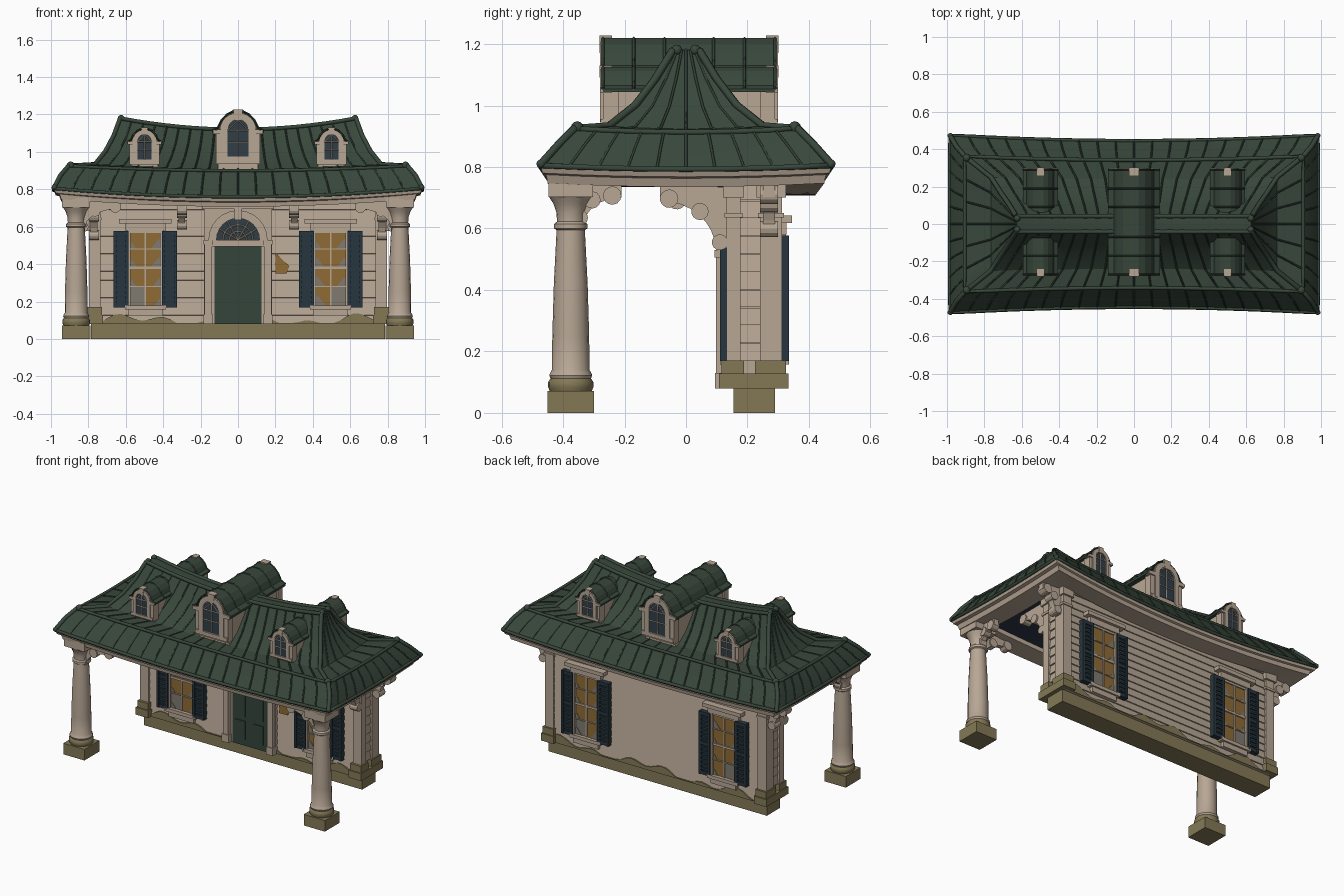
import bpy, bmesh, math, random

if "Cube" in bpy.data.objects:
    bpy.data.objects.remove(bpy.data.objects["Cube"])
random.seed(4)

def mat(name, r, g, b):
    m = bpy.data.materials.new(name)
    lin = [((c / 255 + 0.055) / 1.055) ** 2.4 for c in (r, g, b)]
    m.diffuse_color = (*lin, 1)
    m.use_nodes = True
    m.node_tree.nodes["Principled BSDF"].inputs["Base Color"].default_value = m.diffuse_color
    return m

TAN = mat("cream_paint", 184, 167, 149)
MOSS = mat("moss_stone", 132, 121, 86)
ROOF = mat("roof_green", 56, 71, 59)
SEAM = mat("seam_green", 48, 62, 52)
DOOR = mat("door_green", 51, 69, 59)
SHUT = mat("shutter_blue", 39, 54, 62)
GLASS = mat("dark_glass", 48, 62, 70)
AMBER = mat("amber_board", 144, 107, 54)
GREY = mat("grey_pane", 128, 122, 112)
CEIL = mat("ceiling_blue", 46, 58, 74)

def finish(name, bm, mats, smooth=None):
    bmesh.ops.remove_doubles(bm, verts=bm.verts, dist=1e-5)
    bmesh.ops.recalc_face_normals(bm, faces=bm.faces)
    me = bpy.data.meshes.new(name)
    bm.to_mesh(me)
    bm.free()
    for m in mats:
        me.materials.append(m)
    if smooth:
        me.shade_smooth()
        me.set_sharp_from_angle(angle=math.radians(smooth))
    ob = bpy.data.objects.new(name, me)
    bpy.context.collection.objects.link(ob)

def prism(name, pts, a, b, m, axis="y"):
    """Extrude a 2D outline along y (points x,z) or x (points y,z)."""
    bm = bmesh.new()
    f = lambda p, t: (p[0], t, p[1]) if axis == "y" else (t, p[0], p[1])
    lo, hi = ([bm.verts.new(f(p, t)) for p in pts] for t in (a, b))
    bm.faces.new(lo)
    bm.faces.new(hi[::-1])
    for i in range(len(pts)):
        j = (i + 1) % len(pts)
        bm.faces.new((lo[i], lo[j], hi[j], hi[i]))
    finish(name, bm, [m])

def box(name, x0, x1, y0, y1, z0, z1, m):
    prism(name, [(x0, z0), (x1, z0), (x1, z1), (x0, z1)], y0, y1, m)

def arc(cx, cz, r, n=12, a0=0, a1=180):
    return [(cx + r * math.cos(math.radians(a0 + (a1 - a0) * i / n)),
             cz + r * math.sin(math.radians(a0 + (a1 - a0) * i / n))) for i in range(n + 1)]

def arch(cx, hw, z0, zs):
    return [(cx - hw, z0), (cx + hw, z0)] + arc(cx, zs, hw)

def arch_band(cx, out, inn, z0, zs):
    return [(cx + inn, z0), (cx + out, z0)] + arc(cx, zs, out) + [(cx - out, z0), (cx - inn, z0)] + arc(cx, zs, inn)[::-1]

def lathe(name, prof, x, y, n, mats, split):
    bm = bmesh.new()
    rows = [[bm.verts.new((x + r * math.cos(2 * math.pi * i / n), y + r * math.sin(2 * math.pi * i / n), z))
             for i in range(n)] for r, z in prof]
    for k, (a, b) in enumerate(zip(rows, rows[1:])):
        for i in range(n):
            j = (i + 1) % n
            bm.faces.new((a[i], a[j], b[j], b[i])).material_index = int(prof[k][1] >= split)
    finish(name, bm, mats, 40)

def tubes(name, paths, r, m, closed=False, res=0):
    cu = bpy.data.curves.new(name, "CURVE")
    cu.dimensions, cu.bevel_depth, cu.bevel_resolution = "3D", r, res
    cu.use_fill_caps = True
    for p in paths:
        s = cu.splines.new("POLY")
        s.points.add(len(p) - 1)
        for q, v in zip(s.points, p):
            q.co = (*v, 1)
        s.use_cyclic_u = closed
    cu.materials.append(m)
    bpy.context.collection.objects.link(bpy.data.objects.new(name, cu))

# ---- roof and cornice: rectangles (half x, half y, z, sag, bow) bridged into shells
def rp(r, side, t):
    X, Y, Z, sag, bow = r
    k = 1 - t * t
    s = -1 if side in (0, 3) else 1
    if side % 2 == 0:
        return (-s * X * t, s * (Y - bow * k), Z - sag * k)
    return (s * X, s * Y * t, Z - 0.012 * k * min(1, Y * 3))

def ring(r):
    return [rp(r, s, -1 + 2 * i / n) for s, n in ((0, 20), (1, 8), (2, 20), (3, 8)) for i in range(n)]

def shell(name, rings, mats, idx):
    bm = bmesh.new()
    rows = [[bm.verts.new(p) for p in ring(r)] for r in rings]
    for k, (a, b) in enumerate(zip(rows, rows[1:])):
        for i in range(len(a)):
            j = (i + 1) % len(a)
            bm.faces.new((a[i], a[j], b[j], b[i])).material_index = idx[k]
    finish(name, bm, mats, 25)

rings = [(0.985, 0.475, 0.805, 0.045, 0.03), (0.95, 0.415, 0.872, 0.04, 0.025), (0.905, 0.362, 0.925, 0.025, 0.02),
         (0.765, 0.25, 0.933, 0.025, 0.01), (0.71, 0.165, 1.0, 0.035, 0.005), (0.665, 0.1, 1.085, 0.05, 0),
         (0.63, 0.042, 1.18, 0.06, 0)]
shell("roof", rings + [(0.625, 0, 1.185, 0.06, 0)], [ROOF], [0] * 7)
shell("cornice", [(0.985, 0.475, 0.808, 0.045, 0.03), (0.975, 0.467, 0.78, 0.045, 0.03), (0.955, 0.455, 0.775, 0.045, 0.03),
                  (0.945, 0.45, 0.747, 0.04, 0.03), (0.81, 0.32, 0.747, 0.04, 0.02), (0.81, 0.32, 0.775, 0.04, 0.02),
                  (0.81, 0, 0.775, 0.04, 0)], [TAN, CEIL], [0, 0, 0, 0, 0, 1])
up = lambda p: (p[0], p[1], p[2] + 0.001)
tubes("roof_seams", [[up(rp(r, s, i / n)) for r in part] for s, n, part in
                     ((0, 10, rings), (2, 10, rings), (1, 5, rings[:3]), (3, 5, rings[:3]), (1, 3, rings[2:]), (3, 3, rings[2:]))
                     for i in range(-n + 1, n)], 0.005, SEAM)
tubes("hip_rolls", [[up(rp(r, s, 1)) for r in rings] for s in range(4)], 0.013, ROOF, res=1)
tubes("eave_and_break_rolls", [ring(rings[0]), ring(rings[2])], 0.01, ROOF, True, 1)
tubes("ridge_rolls", [[rp(rings[-1], s, -1 + i / 8) for i in range(17)] for s in (0, 2)], 0.012, ROOF, res=1)
for sx in (-1, 1):
    for sy in (-1, 1):
        for x, y, z, r in ((0.895, 0.354, 0.928, 0.021), (0.982, 0.472, 0.81, 0.015), (0.625, 0.03, 1.18, 0.018)):
            bm = bmesh.new()
            bmesh.ops.create_icosphere(bm, subdivisions=2, radius=r)
            bmesh.ops.translate(bm, verts=bm.verts, vec=(sx * x, sy * y, z))
            finish("roof_knob", bm, [ROOF], 60)

# ---- dormers running through the roof, window at both ends
def dormer(cx, s, z0):
    P = lambda pts: [(cx + x * s, z0 + z * s) for x, z in pts]
    half = [(0.138, 0.165), (0.138, 0.18), (0.108, 0.195), (0.09, 0.232), (0.06, 0.265), (0.025, 0.284)]
    prism("dormer_body", P([(-0.108, -0.12), (0.108, -0.12), (0.108, 0.19), (-0.108, 0.19)]), -0.24, 0.26, TAN)
    prism("dormer_roof", P(half + [(-x, z) for x, z in half[::-1]]), -0.27, 0.29, ROOF)
    tubes("dormer_seams", [[(x, y, z) for x, z in P([(-a, b) for a, b in half[1:]] + half[:0:-1])]
                           for y in (-0.27, -0.17, -0.07, 0.09, 0.19, 0.29)], 0.005, SEAM)
    for yf, d in ((-0.24, -1), (0.26, 1)):
        A = lambda out, *zs: (cx, out * s, *[z0 + z * s for z in zs])
        prism("dormer_face", arch(*A(0.095, 0.0, 0.18)), yf, yf + d * 0.031, TAN)
        prism("dormer_glass", arch(*A(0.055, 0.04, 0.185)), yf, yf + d * 0.034, GLASS)
        prism("dormer_casing", arch_band(cx, 0.09 * s, 0.058 * s, z0 + 0.02 * s, z0 + 0.185 * s), yf, yf + d * 0.039, TAN)
        prism("dormer_sill", P([(-0.115, 0.01), (0.115, 0.01), (0.115, 0.035), (-0.115, 0.035)]), yf, yf + d * 0.038, TAN)
        prism("dormer_keystone", P([(-0.018, 0.235), (0.018, 0.235), (0.026, 0.292), (-0.026, 0.292)]), yf, yf + d * 0.041, TAN)
        for q in (-1, 1):
            prism("dormer_pilaster", P([(q * 0.09, 0), (q * 0.118, 0), (q * 0.118, 0.165), (q * 0.09, 0.165)]), yf - d * 0.02, yf + d * 0.03, TAN)
            prism("dormer_ear", P([(q * 0.08, 0.16), (q * 0.132, 0.16), (q * 0.135, 0.18), (q * 0.08, 0.188)]), yf, yf + d * 0.039, TAN)
        bars = [[(0, 0.04), (0, 0.24)], [(-0.055, 0.115), (0.055, 0.115)], [(-0.055, 0.18), (0.055, 0.18)],
                [(-0.055, 0.18), (0.0, 0.235), (0.055, 0.18)]]
        tubes("dormer_muntins", [[(x, yf + d * 0.034, z) for x, z in P(b)] for b in bars], 0.003, TAN)

dormer(0, 1.0, 0.935)
for sx in (-1, 1):
    dormer(sx * 0.5, 0.68, 0.932)

# ---- wall: foundation and clapboards as one sawtooth section
FY, BY = 0.14, 0.305
box("foundation", -0.785, 0.785, 0.155, 0.29, 0, 0.085, MOSS)
N, H = 15, 0.047
front = [(FY + d, 0.08 + (i + e) * H) for i in range(N) for d, e in ((0, 0), (0.006, 0.97))]
prism("clapboard_wall", front + [(FY + BY - y, z) for y, z in front[::-1]], -0.775, 0.775, TAN, "x")
for sx in (-1, 1):
    for i in range(10):
        z = 0.17 + i * 0.058
        prism("end_clapboard", [(sx * 0.77, z), (sx * 0.788, z), (sx * 0.78, z + 0.056), (sx * 0.77, z + 0.056)], 0.17, 0.245, TAN)
for yw, d in ((FY, -1), (BY, 1)):
    # irregular moss along the foot of the wall
    top = [(0.73 - i * 0.0365, max(0.086, 0.1 + 0.02 * math.sin(i * 0.9 + d) + 0.02 * math.sin(i * 0.37 + 1))) for i in range(41)]
    prism("moss_patch", [(-0.73, 0.08), (0.73, 0.08)] + top, yw + 0.004 * -d, yw + d * 0.005, MOSS)
prism("bare_wood_patch", [(0.2, 0.35), (0.26, 0.35), (0.275, 0.39), (0.24, 0.42), (0.2, 0.46)], FY + 0.003, FY - 0.004, AMBER)

# ---- windows with shutters, front and back
def window(cx, yw, d):
    B = lambda n, x0, x1, dep, z0, z1, m: box(n, cx + x0, cx + x1, yw - d * 0.01, yw + d * dep, z0, z1, m)
    for i in range(2):
        for j in range(4):
            x, z = -0.08 + i * 0.08, 0.18 + j * 0.1
            B("window_pane", x, x + 0.08, 0.007, z, z + 0.1, GREY if j == 0 and i == int(cx > 0) else AMBER)
            # broken glass left in the lower corners
            e = 0.028 + 0.03 * random.random()
            q = -1 if i == 0 else 1
            prism("glass_shard", [(cx + q * 0.08, z), (cx + q * (0.08 - e), z), (cx + q * 0.07, z + e), (cx + q * 0.08, z + e)],
                  yw, yw + d * 0.009, GREY)
    for x in (-0.088, 0, 0.088):
        w = 0.009 if x else 0.004
        B("window_stile", x - w, x + w, 0.02 if x else 0.013, 0.17, 0.585, TAN)
    for z, w in ((0.28, 0.003), (0.38, 0.007), (0.48, 0.003), (0.575, 0.008)):
        B("window_rail", -0.085, 0.085, 0.014, z - w, z + w, TAN)
    B("window_sill", -0.11, 0.11, 0.03, 0.158, 0.18, TAN)
    B("window_apron", -0.09, 0.09, 0.02, 0.125, 0.158, TAN)
    B("window_head", -0.11, 0.11, 0.022, 0.58, 0.618, TAN)
    B("window_hood", -0.14, 0.14, 0.04, 0.618, 0.642, TAN)
    for q in (-1, 1):
        c = q * 0.13
        B("shutter", c - 0.038, c + 0.038, 0.02, 0.17, 0.575, SHUT)
        for e in (-1, 1):
            B("shutter_stile", c + e * 0.032 - 0.008, c + e * 0.032 + 0.008, 0.03, 0.168, 0.577, SHUT)
        for k in range(15):
            w = 0.011 if k in (0, 7, 14) else 0.006
            z = 0.18 + k * 0.0275
            B("shutter_slat", c - 0.026, c + 0.026, 0.027, z - w, z + w, SHUT)

for sx in (-1, 1):
    window(sx * 0.495, FY, -1)
    window(sx * 0.495, BY, 1)

# ---- front door with fanlight
D = lambda n, x0, x1, dep, z0, z1, m: box(n, x0, x1, FY + 0.01, FY - dep, z0, z1, m)
D("door_backing", -0.183, 0.183, 0.014, 0.08, 0.71, TAN)
D("door_leaf", -0.125, 0.125, 0.02, 0.08, 0.495, DOOR)
for sx in (-1, 1):
    for z0, z1 in ((0.12, 0.24), (0.27, 0.46)):
        D("door_panel", sx * 0.065 - 0.035, sx * 0.065 + 0.035, 0.026, z0, z1, DOOR)
    a, b = sorted((sx * 0.14, sx * 0.178))
    D("door_pilaster", a, b, 0.042, 0.08, 0.53, TAN)
    D("door_pilaster_base", a - 0.006, b + 0.006, 0.046, 0.08, 0.13, TAN)
    D("door_pilaster_cap", a - 0.006, b + 0.006, 0.048, 0.505, 0.53, TAN)
D("door_transom", -0.14, 0.14, 0.035, 0.495, 0.53, TAN)
prism("fanlight_glass", arc(0, 0.53, 0.12), FY, FY - 0.02, GLASS)
prism("fanlight_arch", arch_band(0, 0.158, 0.115, 0.525, 0.53), FY, FY - 0.04, TAN)
tubes("fanlight_bars", [[(0, FY - 0.02, 0.53), (0.118 * math.cos(a), FY - 0.02, 0.53 + 0.118 * math.sin(a))]
                        for a in [math.pi * i / 6 for i in range(1, 6)]]
      + [[(x, FY - 0.02, z) for x, z in arc(0, 0.53, r)] for r in (0.045, 0.08)], 0.004, TAN)
D("door_cornice", -0.192, 0.192, 0.045, 0.695, 0.722, TAN)
D("door_keystone", -0.018, 0.018, 0.05, 0.635, 0.7, TAN)

# ---- scroll brackets at (x, y): "y" outlines reach along +/-x, "x" outlines along +/-y
def bracket(x, y, axis, d, L, h, zt, th=0.03):
    base, mid = (x, y) if axis == "y" else (y, x)
    cove = [(base + d * (L - (L - 0.045) * math.sin(a)), zt - h + (h - 0.045) * math.cos(a))
            for a in [math.pi / 2 * i / 8 for i in range(9)]]
    pts = [(base, zt), (base + d * L, zt)] + cove + [(base + d * 0.03, zt - h), (base, zt - h)]
    prism("bracket", pts, mid - th / 2, mid + th / 2, TAN, axis)
    for u, w, r in ((L - 0.03, 0.038, 0.03), (0.03, h - 0.02, 0.026), (L * 0.42, h * 0.4, 0.028)):
        prism("bracket_scroll", arc(base + d * u, zt - w, r, 12, 0, 330), mid - th * 0.75, mid + th * 0.75, TAN, axis)

COL = [(0.068, 0.07), (0.074, 0.085), (0.074, 0.1), (0.066, 0.112), (0.07, 0.122), (0.066, 0.132), (0.061, 0.14), (0.06, 0.25),
       (0.055, 0.42), (0.046, 0.595), (0.054, 0.6), (0.054, 0.615), (0.045, 0.622), (0.046, 0.65), (0.056, 0.68), (0.072, 0.705)]
for sx in (-1, 1):
    # porch column
    cx, cy = sx * 0.865, -0.375
    box("column_plinth", cx - 0.076, cx + 0.076, cy - 0.076, cy + 0.076, 0, 0.072, MOSS)
    lathe("column", COL, cx, cy, 16, [MOSS, TAN], 0.11)
    box("column_abacus", cx - 0.075, cx + 0.075, cy - 0.072, cy + 0.072, 0.703, 0.755, TAN)
    bracket(cx, cy, "y", -sx, 0.24, 0.15, 0.742)
    bracket(cx, cy, "x", 1, 0.165, 0.13, 0.745)
    # wall brackets reaching forward, and outward at the ends
    bracket(sx * 0.77, FY, "x", -1, 0.225, 0.2, 0.735, 0.035)
    bracket(sx * 0.3, FY, "x", -1, 0.2, 0.14, 0.73, 0.035)
    bracket(sx * 0.795, 0.27, "y", sx, 0.135, 0.17, 0.748, 0.04)
    # corner pilasters
    a, b = sorted((sx * 0.735, sx * 0.797))
    box("pilaster_base", a - 0.014, b + 0.014, 0.107, 0.333, 0.08, 0.128, MOSS)
    for y0, y1 in ((0.131, 0.177), (0.24, 0.313)):
        box("pilaster_foot", a - 0.008, b + 0.008, y0 - 0.016, y1 + 0.012, 0.128, 0.17, MOSS)
        box("pilaster", a, b, y0, y1, 0.17, 0.76, TAN)
        box("pilaster_neck", a - 0.006, b + 0.006, y0 - 0.006, y1 + 0.006, 0.635, 0.65, TAN)
        box("pilaster_cap", a - 0.01, b + 0.01, y0 - 0.01, y1 + 0.012, 0.7, 0.755, TAN)
